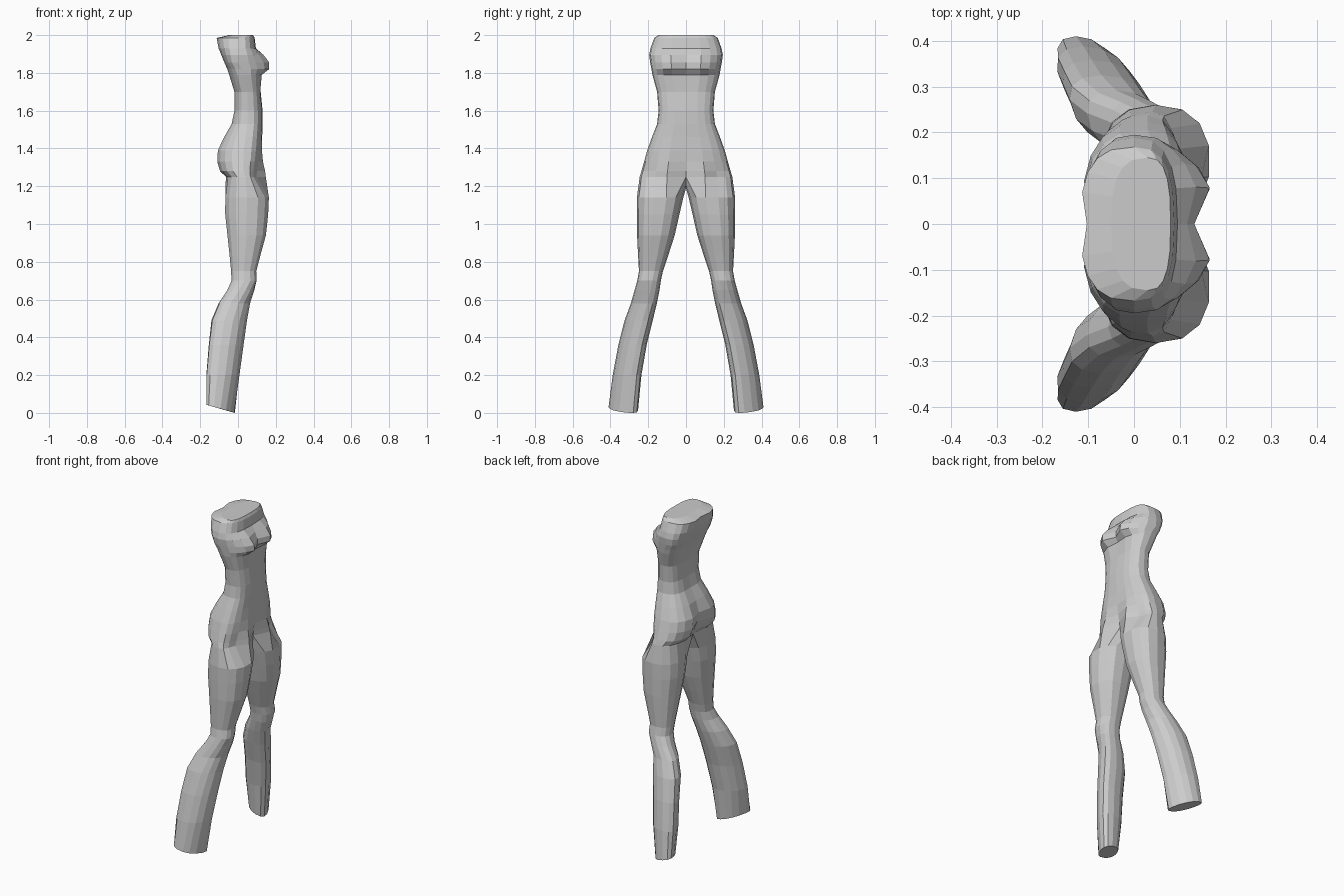
import bpy, bmesh
from math import sin, cos, pi, exp, radians

N = 10          # segments on a half torso ring
M = 3           # extra points across the crotch, closing each leg ring

grey = bpy.data.materials.new("warm_grey")
grey.diffuse_color = (0.6, 0.6, 0.6, 1)


def spow(v, p):
    return abs(v) ** p * (1 if v >= 0 else -1)


# Torso rows: z, back x, front x on centre line, front bulge, back groove, half width, centre x
TORSO = [
    (2.000, -.050, .080, .000, .000, .145, .03),
    (1.985, -.118, .088, .000, .015, .168, .00),
    (1.930, -.107, .095, .000, .015, .188, .00),
    (1.895, -.092, .115, .025, .010, .195, .00),
    (1.855, -.075, .130, .042, .010, .190, .00),
    (1.820, -.060, .130, .042, .010, .183, .02),
    (1.790, -.050, .120, .010, .010, .178, .03),
    (1.700, -.022, .120, .000, .005, .153, .05),
    (1.600, -.022, .130, .000, .005, .145, .05),
    (1.530, -.037, .130, .000, .005, .153, .05),
    (1.460, -.078, .128, .000, .010, .180, .04),
    (1.390, -.112, .125, .005, .025, .205, .03),
    (1.330, -.115, .115, .020, .040, .222, .03),
    (1.280, -.100, .105, .042, .045, .236, .03),
    (1.250, -.068, .100, .052, .020, .245, .04),
]

# Leg rows: z, back x, front x, inner y, outer y, skew of the outer side to the back
LEG = [
    (1.140, -.070, .166, .014, .260, .00),
    (1.050, -.070, .162, .035, .260, .00),
    (0.940, -.058, .150, .060, .259, .00),
    (0.840, -.047, .122, .092, .254, .00),
    (0.750, -.038, .098, .122, .249, .00),
    (0.700, -.036, .100, .133, .258, .00),
    (0.650, -.058, .088, .140, .272, .01),
    (0.580, -.105, .066, .154, .292, .02),
    (0.490, -.143, .050, .176, .325, .025),
    (0.360, -.157, .032, .208, .358, .03),
    (0.200, -.170, .010, .236, .388, .03),
    (0.025, -.166, -.018, .254, .410, .035),
]


def torso_ring(z, xb, xf, bulge, groove, w, cx):
    pts = []
    for i in range(N + 1):
        t = pi * i / N
        c = spow(cos(t), .72)
        y = w * spow(sin(t), .75) if 0 < i < N else 0.0
        x = cx + c * ((xf - cx) if c > 0 else (cx - xb))
        if c > .3:
            x += bulge * exp(-((y - .09) / .05) ** 2)
        if c < -.3:
            x += groove * exp(-(y / .04) ** 2)
        pts.append((x, y, z))
    return pts


def leg_ring(z, xb, xf, yi, yo, skew):
    total = N + 1 + M
    step = 2 * pi / total
    start = -step * (M + 1 - 1) / 2
    pts = []
    for i in range(total):
        t = start + step * i
        c, s = spow(cos(t), .85), spow(sin(t), .85)
        x = (xb + xf) / 2 + c * ((xf - xb) / 2 - skew * .3) - skew * s
        y = (yi + yo) / 2 + s * (yo - yi) / 2
        # slanted cut at the ankle
        dz = (-.018 * c + .010 * s) if z < .1 else 0
        pts.append((x, y, z + dz))
    return pts


bm = bmesh.new()


def add(pts):
    return [bm.verts.new(p) for p in pts]


def bridge(a, b, closed):
    n = len(a)
    for i in range(n if closed else n - 1):
        j = (i + 1) % n
        bm.faces.new((a[i], a[j], b[j], b[i]))


# Torso half, capped at the chest cut
rings = [add(torso_ring(*r)) for r in TORSO]
bm.faces.new(rings[0])
for a, b in zip(rings, rings[1:]):
    bridge(a, b, False)

# Crotch line from back to front along the centre
hip = rings[-1]
front, back = hip[0].co, hip[-1].co
crotch = []
for k in range(1, M + 1):
    f = k / (M + 1)
    p = back.lerp(front, f)
    crotch.append((p.x, 0, p.z - .06 * sin(pi * f)))
prev = hip + add(crotch)

# Leg, capped at the ankle cut
for r in LEG:
    ring = add(leg_ring(*r))
    bridge(prev, ring, True)
    prev = ring
bm.faces.new(prev)

lowest = min(v.co.z for v in bm.verts)
for v in prev:
    v.co.z -= lowest
bmesh.ops.recalc_face_normals(bm, faces=bm.faces)

me = bpy.data.meshes.new("body")
bm.to_mesh(me)
bm.free()
me.materials.append(grey)
body = bpy.data.objects.new("torso_and_legs", me)
bpy.context.collection.objects.link(body)

# Other half
mir = body.modifiers.new("mirror", 'MIRROR')
mir.use_axis = (False, True, False)
mir.use_clip = True
mir.merge_threshold = .0005
